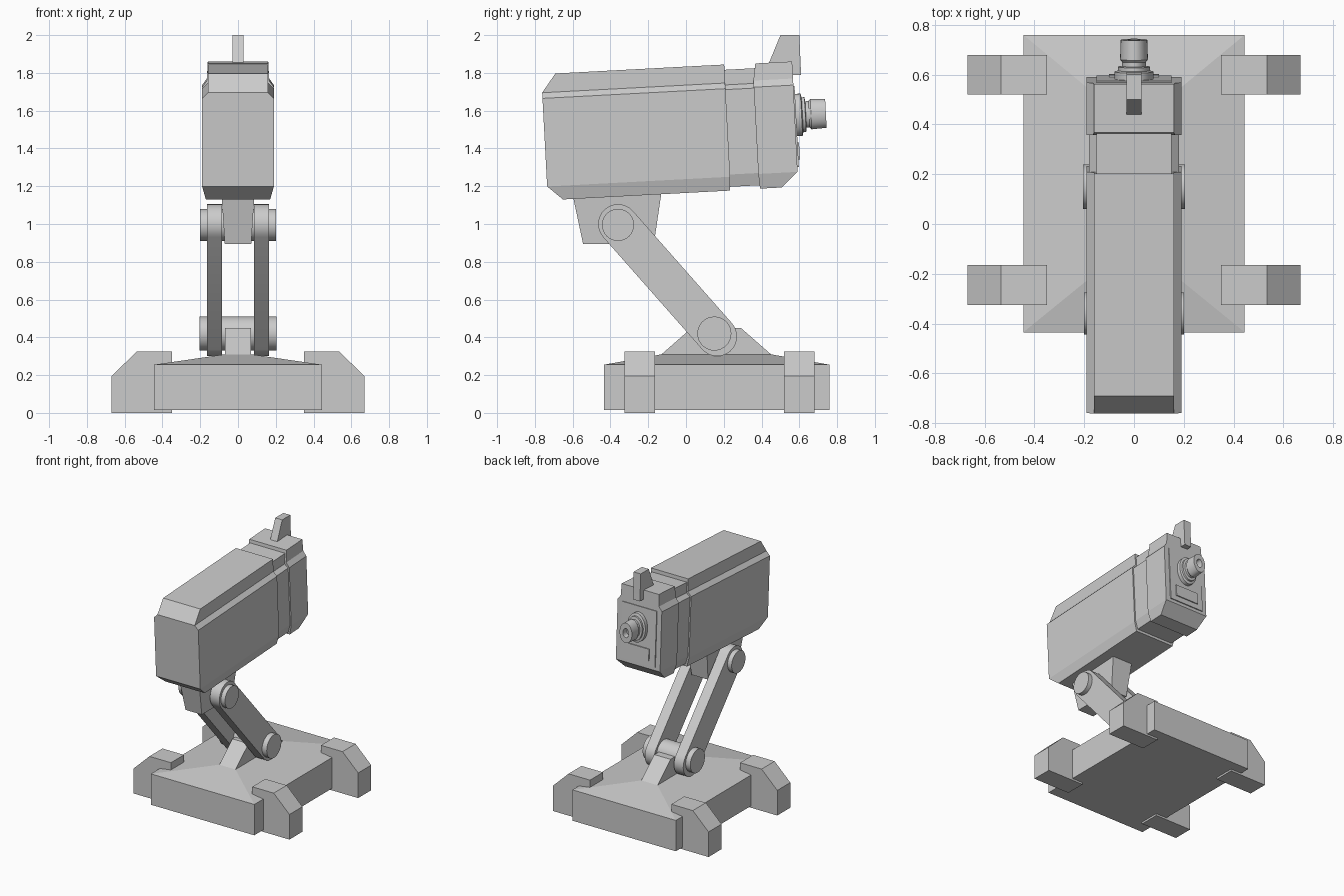
import bpy, bmesh
from math import sin, cos, pi, atan2, radians
from mathutils import Vector

cube = bpy.data.objects.get("Cube")
if cube:
    bpy.data.objects.remove(cube, do_unlink=True)

grey = bpy.data.materials.new("light grey")
grey.use_nodes = True
GREY = (0.6, 0.6, 0.6, 1)
grey.diffuse_color = GREY
grey.node_tree.nodes["Principled BSDF"].inputs["Base Color"].default_value = GREY


def finish(name, bm, tilted=False, smooth=False):
    bmesh.ops.recalc_face_normals(bm, faces=bm.faces)
    mesh = bpy.data.meshes.new(name)
    bm.to_mesh(mesh)
    bm.free()
    mesh.materials.append(grey)
    ob = bpy.data.objects.new(name, mesh)
    bpy.context.collection.objects.link(ob)
    if tilted:  # head parts share one pivot and pitch
        ob.location.z = 1.5
        ob.rotation_euler.x = 0.053
    if smooth:
        bpy.ops.object.select_all(action="DESELECT")
        ob.select_set(True)
        bpy.context.view_layer.objects.active = ob
        bpy.ops.object.shade_smooth_by_angle(angle=radians(35))
    return ob


def bridge(bm, rings):
    """Join rings of equal length into a closed solid."""
    for a, b in zip(rings, rings[1:]):
        n = len(a)
        for i in range(n):
            bm.faces.new((a[i], a[(i + 1) % n], b[(i + 1) % n], b[i]))
    bm.faces.new(rings[0])
    bm.faces.new(rings[-1])


def stack(name, levels, tilted=False):
    """Solid through rectangles given as (z, x0, x1, y0, y1)."""
    bm = bmesh.new()
    rings = [[bm.verts.new((x, y, z)) for x, y in ((x0, y0), (x1, y0), (x1, y1), (x0, y1))]
             for z, x0, x1, y0, y1 in levels]
    bridge(bm, rings)
    return finish(name, bm, tilted)


def sym(name, levels, tilted=False):
    """Stack that is symmetric in x: (z, half width, y0, y1)."""
    return stack(name, [(z, -w, w, a, b) for z, w, a, b in levels], tilted)


def lathe(name, profile, axis, centre, squash=1, tilted=False, sides=32):
    """Turned solid from (radius, distance) points along x or y."""
    bm = bmesh.new()
    rings = []
    for r, t in profile:
        ring = []
        for i in range(sides):
            c, s = r * cos(2 * pi * i / sides), r * sin(2 * pi * i / sides)
            p = (t, c, s) if axis == "x" else (c * squash, t, s)
            ring.append(bm.verts.new(Vector(p) + Vector(centre)))
        rings.append(ring)
    bridge(bm, rings)
    return finish(name, bm, tilted, True)


def link_arm(name, top, bottom, r, x0, x1, steps=16):
    """Flat bar with round ends between two (y, z) points."""
    angle = atan2(top[1] - bottom[1], top[0] - bottom[0])
    outline = []
    for (y, z), start in ((top, angle - pi / 2), (bottom, angle + pi / 2)):
        for i in range(steps + 1):
            a = start + pi * i / steps
            outline.append((y + r * cos(a), z + r * sin(a)))
    bm = bmesh.new()
    bridge(bm, [[bm.verts.new((x, y, z)) for y, z in outline] for x in (x0, x1)])
    return finish(name, bm, smooth=True)


# Base and its pivot bracket
sym("base", [(0.015, 0.445, -0.435, 0.76), (0.255, 0.445, -0.435, 0.76), (0.31, 0.07, -0.13, 0.45)])
sym("base_bracket", [(0.3, 0.07, -0.14, 0.46), (0.31, 0.07, -0.13, 0.45), (0.45, 0.07, 0.03, 0.29)])

# Four chamfered feet
for side, sx in (("left", 1), ("right", -1)):
    for end, y in (("front", -0.325), ("back", 0.52)):
        stack(f"{end}_{side}_foot", [(z, sx * 0.35, sx * x, y, y + 0.16)
                                     for z, x in ((0, 0.67), (0.195, 0.67), (0.325, 0.535))])

# Link arms, pivot pins and hanger
for side, sx in (("left", 1), ("right", -1)):
    link_arm(f"{side}_arm", (-0.36, 1.0), (0.165, 0.405), 0.105, sx * 0.085, sx * 0.165)
lathe("upper_pin", [(0.085, -0.2), (0.085, 0.2)], "x", (0, -0.36, 0.995))
lathe("lower_pin", [(0.09, -0.205), (0.09, 0.205)], "x", (0, 0.15, 0.42))
sym("hanger", [(0.895, 0.07, -0.545, -0.17), (1.2, 0.09, -0.61, -0.125)])

# Head: long shell, recessed neck and rear housing
sym("head_shell", [(-0.335, 0.17, -0.67, 0.215), (-0.262, 0.19, -0.75, 0.22), (0.205, 0.19, -0.75, 0.22),
                   (0.235, 0.16, -0.75, 0.22), (0.333, 0.16, -0.675, 0.22)], True)
sym("head_neck", [(-0.315, 0.16, 0.2, 0.4), (-0.25, 0.18, 0.2, 0.4), (0.2, 0.18, 0.2, 0.4),
                  (0.225, 0.15, 0.2, 0.4), (0.305, 0.15, 0.2, 0.4)], True)
sym("rear_housing", [(-0.333, 0.17, 0.375, 0.49), (-0.255, 0.19, 0.37, 0.578), (0.205, 0.19, 0.37, 0.58),
                     (0.24, 0.165, 0.37, 0.58), (0.33, 0.16, 0.385, 0.58)], True)

# Rear panel, label plate, connector and fin
sym("rear_panel", [(-0.23, 0.15, 0.575, 0.586), (0.2, 0.15, 0.575, 0.586)], True)
sym("rear_plate", [(-0.19, 0.1, 0.58, 0.594), (-0.1, 0.1, 0.58, 0.594)], True)
lathe("rear_connector", [(0.112, 0.56), (0.112, 0.615), (0.092, 0.62), (0.092, 0.635), (0.07, 0.638),
                         (0.07, 0.655), (0.08, 0.665), (0.076, 0.744), (0.035, 0.744), (0.03, 0.7)],
      "y", (0, 0, 0.046), 0.7, True)
sym("rear_fin", [(1.79, 0.03, 0.41, 0.61), (1.84, 0.03, 0.434, 0.607), (2.0, 0.03, 0.5, 0.6)])
